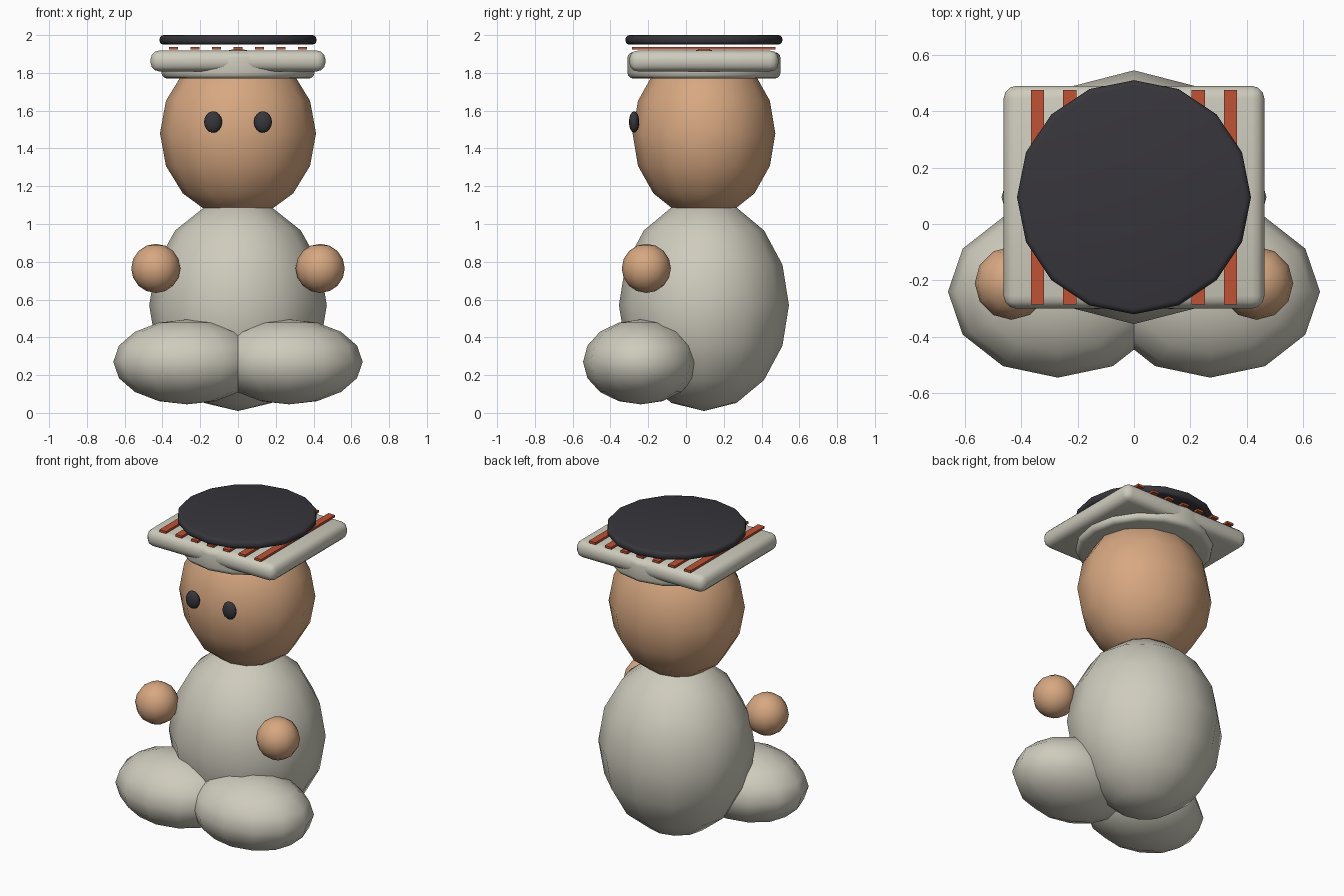
import bpy

cube = bpy.data.objects.get("Cube")
if cube:
    bpy.data.objects.remove(cube, do_unlink=True)


def material(name, rgb):
    mat = bpy.data.materials.new(name)
    mat.use_nodes = True
    mat.diffuse_color = (*rgb, 1)
    mat.node_tree.nodes["Principled BSDF"].inputs["Base Color"].default_value = (*rgb, 1)
    return mat


CREAM = material("cream", (0.62, 0.60, 0.51))
SKIN = material("tan skin", (0.68, 0.39, 0.22))
RED = material("brick red", (0.52, 0.085, 0.035))
DARK = material("charcoal", (0.038, 0.036, 0.044))

AXIS_Y = 0.095  # depth of the upright axis of body, head and hat


def finish(name, mat, bevel=0, segments=2, angle=None):
    obj = bpy.context.object
    obj.name = name
    obj.data.materials.append(mat)
    bpy.ops.object.transform_apply(location=False, rotation=False, scale=True)
    if bevel:
        mod = obj.modifiers.new("rounded edges", "BEVEL")
        mod.width = bevel
        mod.segments = segments
        mod.limit_method = "ANGLE"
        bpy.ops.object.modifier_apply(modifier=mod.name)
    if angle:
        bpy.ops.object.shade_smooth_by_angle(angle=angle)
    else:
        bpy.ops.object.shade_smooth()
    return obj


def ball(name, loc, radii, mat):
    bpy.ops.mesh.primitive_uv_sphere_add(segments=12, ring_count=8, radius=1, location=loc)
    bpy.context.object.scale = radii
    return finish(name, mat)


def box(name, loc, size, mat, bevel=0):
    bpy.ops.mesh.primitive_cube_add(size=1, location=loc)
    bpy.context.object.scale = size
    return finish(name, mat, bevel, 3, 0.6)


def disc(name, z, radius, depth, mat, bevel):
    bpy.ops.mesh.primitive_cylinder_add(vertices=16, radius=radius, depth=depth,
                                        location=(0, AXIS_Y, z))
    return finish(name, mat, bevel, 3, 0.6)


# Body and head
ball("body", (0, AXIS_Y, 0.57), (0.47, 0.45, 0.56), CREAM)
ball("head", (0, AXIS_Y, 1.48), (0.413, 0.378, 0.45), SKIN)

# Paired legs, hands and eyes
for side, x in (("left", 1), ("right", -1)):
    ball(side + "_leg", (x * 0.27, -0.24, 0.27), (0.39, 0.305, 0.225), CREAM)
    ball(side + "_hand", (x * 0.435, -0.21, 0.765), (0.13, 0.13, 0.13), SKIN)
    ball(side + "_eye", (x * 0.132, -0.275, 1.54), (0.048, 0.027, 0.057), DARK)

# Hat: round band, square tray, slats and the round top
disc("hat_band", 1.84, 0.405, 0.14, CREAM, 0.03)
box("hat_tray", (0, AXIS_Y, 1.863), (0.925, 0.79, 0.11), CREAM, 0.045)
for i in range(-3, 4):
    box(f"hat_slat_{i + 4}", (i * 0.114, AXIS_Y, 1.93), (0.047, 0.76, 0.014), RED)
disc("hat_top", 1.975, 0.415, 0.05, DARK, 0.02)
